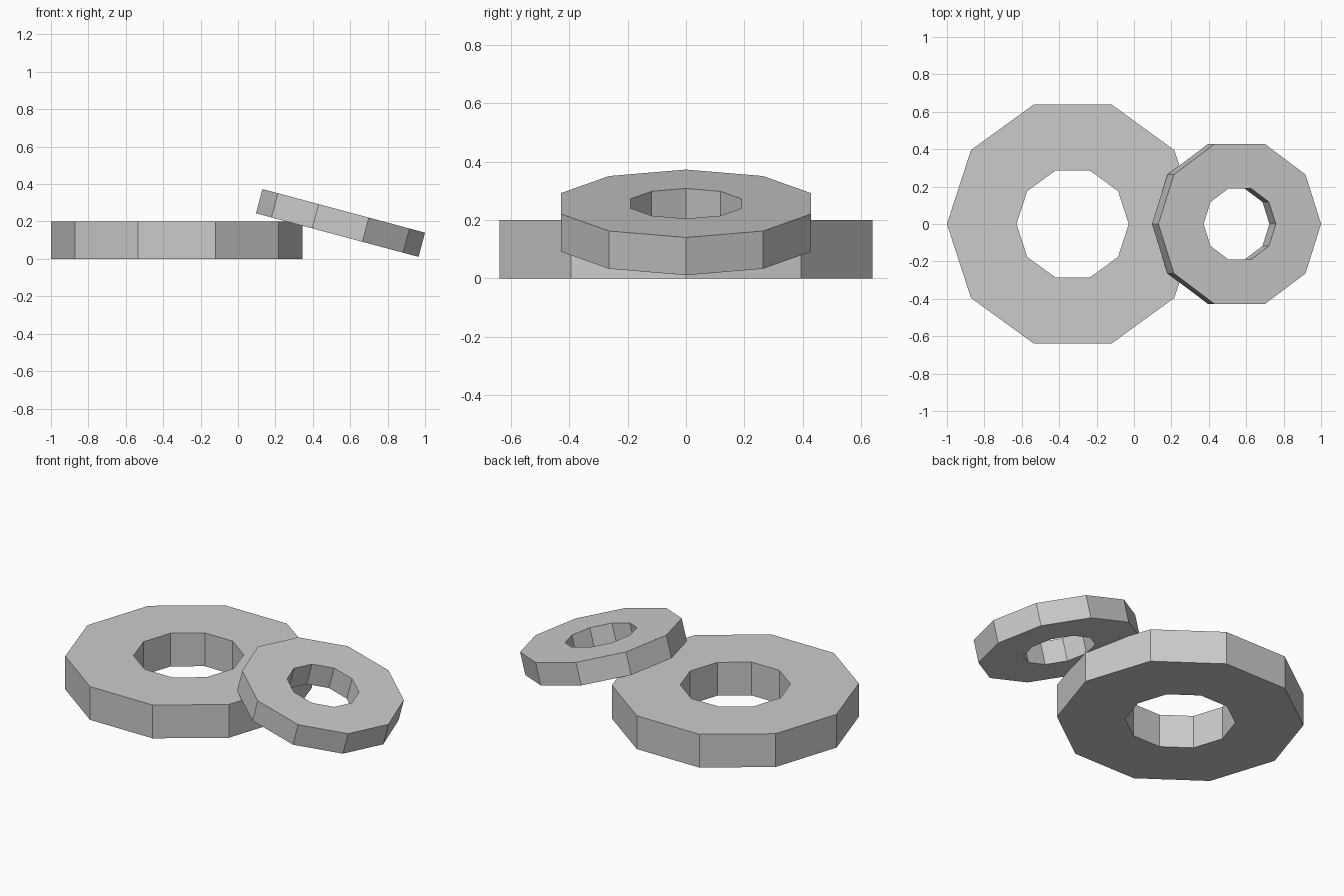
import bpy, bmesh
from math import cos, sin, pi, radians

if "Cube" in bpy.data.objects:
    bpy.data.objects.remove(bpy.data.objects["Cube"])

SIDES = 10


def ring_plate(name, outer, inner, thick, location, tilt=0.0):
    """Flat ten-sided disc with a ten-sided through hole."""
    bm = bmesh.new()
    section = [(outer, -thick / 2), (outer, thick / 2),
               (inner, thick / 2), (inner, -thick / 2)]
    loops = [[bm.verts.new((r * cos(2 * pi * i / SIDES), r * sin(2 * pi * i / SIDES), z))
              for r, z in section] for i in range(SIDES)]
    for i in range(SIDES):
        a, b = loops[i], loops[(i + 1) % SIDES]
        for j in range(4):
            k = (j + 1) % 4
            bm.faces.new((a[j], b[j], b[k], a[k]))
    bmesh.ops.recalc_face_normals(bm, faces=bm.faces)
    mesh = bpy.data.meshes.new(name)
    bm.to_mesh(mesh)
    bm.free()
    obj = bpy.data.objects.new(name, mesh)
    obj.location = location
    obj.rotation_euler = (0, tilt, 0)
    bpy.context.collection.objects.link(obj)
    return obj


# Large plate lying flat
ring_plate("large_plate", 0.672, 0.30, 0.20, (-0.328, 0, 0.10))
# Small plate leaning on its rim
ring_plate("small_plate", 0.45, 0.20, 0.134, (0.548, 0, 0.192), radians(15))
